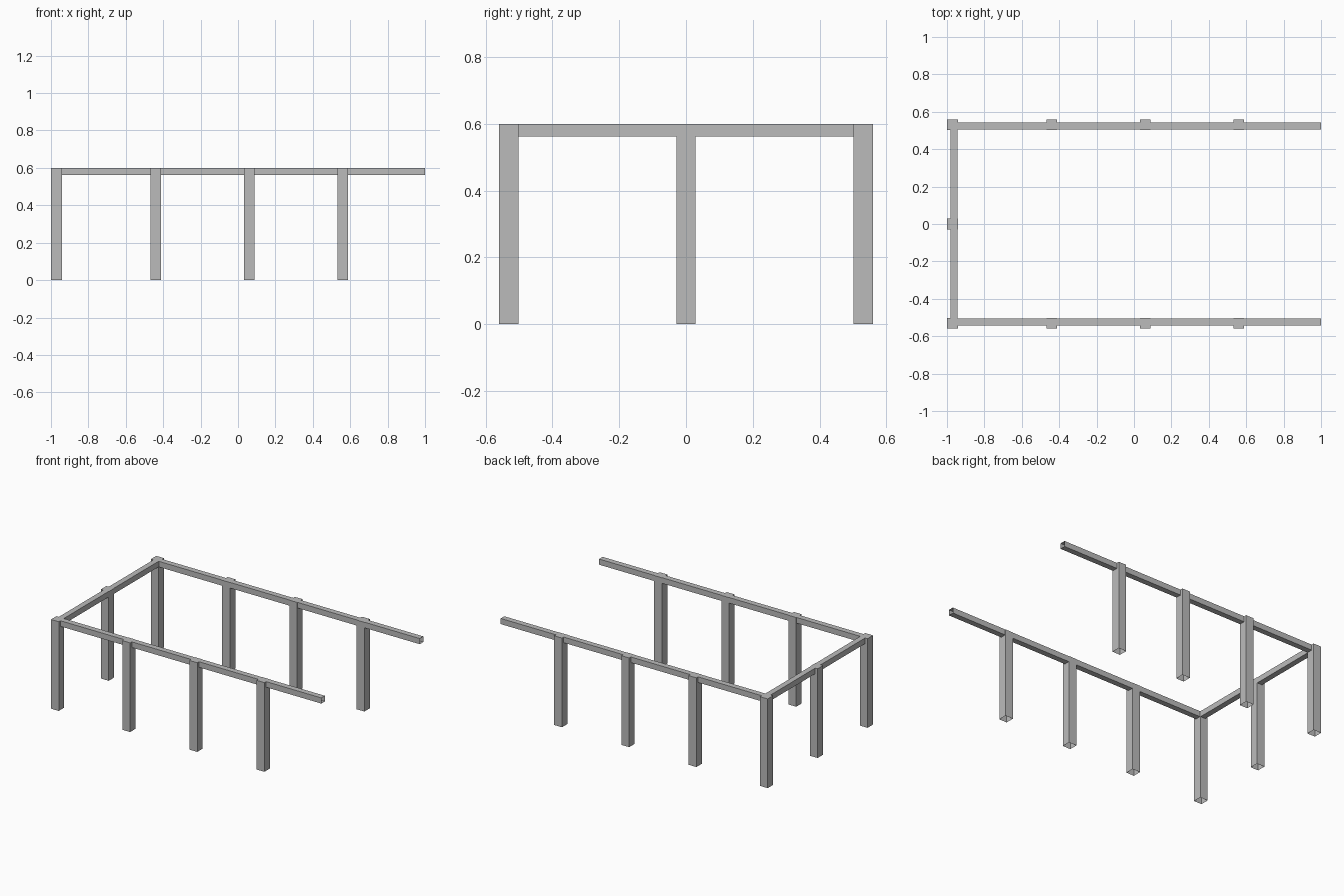
import bpy
import bmesh

if "Cube" in bpy.data.objects:
    bpy.data.objects.remove(bpy.data.objects["Cube"])

HEIGHT = 0.6
POST = 0.058          # post width
RAIL = 0.038          # rail width and depth
END_X = -0.971        # centre of the closed end's posts
SIDE_Y = 0.531        # centre of the long sides' posts

grey = bpy.data.materials.new("plain_grey")
grey.use_nodes = True
grey.diffuse_color = (0.5, 0.5, 0.5, 1)
grey.node_tree.nodes["Principled BSDF"].inputs["Base Color"].default_value = (0.5, 0.5, 0.5, 1)


def finish(name, bm):
    bmesh.ops.recalc_face_normals(bm, faces=bm.faces)
    mesh = bpy.data.meshes.new(name)
    bm.to_mesh(mesh)
    bm.free()
    mesh.materials.append(grey)
    obj = bpy.data.objects.new(name, mesh)
    bpy.context.collection.objects.link(obj)


def post(name, x, y):
    """Square hollow post, capped on top and open at the foot."""
    bm = bmesh.new()
    bmesh.ops.create_cube(bm, size=1)
    foot = [f for f in bm.faces if f.normal.z < -0.5]
    bmesh.ops.delete(bm, geom=foot, context='FACES_ONLY')
    for v in bm.verts:
        v.co = (x + v.co.x * POST, y + v.co.y * POST, (v.co.z + 0.5) * HEIGHT)
    finish(name, bm)


# Posts along both long sides and in the middle of the closed end
for side, y in (("front", -SIDE_Y), ("back", SIDE_Y)):
    post(side + "_corner_post", END_X, y)
    for i in range(3):
        post(f"{side}_post_{i + 1}", -0.44 + 0.5 * i, y)
post("end_post", END_X, 0)

# Mitred U-shaped top rail, a square tube open at its two free ends
bm = bmesh.new()
outer_x, outer_y = -0.982, 0.542
rings = []
for at_free_end, sign in ((True, 1), (False, 1), (False, -1), (True, -1)):
    ring = []
    for inset, z in ((0, HEIGHT), (RAIL, HEIGHT), (RAIL, HEIGHT - RAIL), (0, HEIGHT - RAIL)):
        x = 1 if at_free_end else outer_x + inset
        ring.append(bm.verts.new((x, sign * (outer_y - inset), z)))
    rings.append(ring)
for a, b in zip(rings, rings[1:]):
    for i in range(4):
        j = (i + 1) % 4
        bm.faces.new((a[i], a[j], b[j], b[i]))
finish("top_rail", bm)
